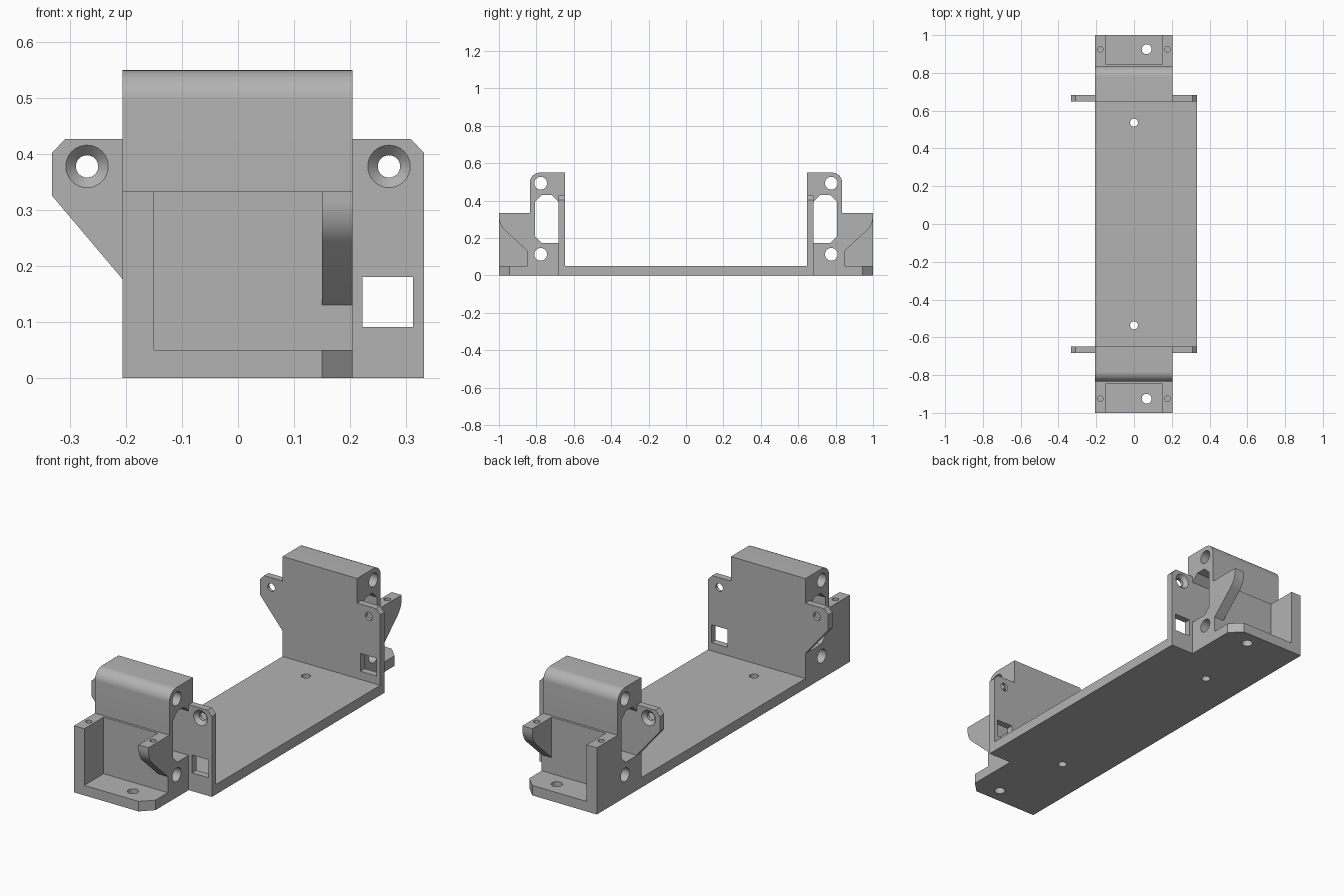
import bpy, bmesh, math
from mathutils import Vector

cube = bpy.data.objects.get("Cube")
if cube:
    bpy.data.objects.remove(cube, do_unlink=True)

# Single grey plastic
grey = bpy.data.materials.new("grey plastic")
grey.use_nodes = True
colour = (0.45, 0.45, 0.45, 1)
grey.diffuse_color = colour
grey.node_tree.nodes["Principled BSDF"].inputs["Base Color"].default_value = colour


def place(axis, a, b, t):
    return {"x": (t, a, b), "y": (a, t, b), "z": (a, b, t)}[axis]


def prism(name, axis, pts, lo, hi, end_pts=None):
    """Extrude a profile along an axis; end_pts gives a different far outline."""
    bm = bmesh.new()
    first = [bm.verts.new(place(axis, a, b, lo)) for a, b in pts]
    last = [bm.verts.new(place(axis, a, b, hi)) for a, b in (end_pts or pts)]
    bm.faces.new(first)
    bm.faces.new(last)
    for i in range(len(pts)):
        j = (i + 1) % len(pts)
        bm.faces.new((first[i], first[j], last[j], last[i]))
    bmesh.ops.recalc_face_normals(bm, faces=bm.faces)
    mesh = bpy.data.meshes.new(name)
    bm.to_mesh(mesh)
    bm.free()
    mesh.materials.append(grey)
    obj = bpy.data.objects.new(name, mesh)
    bpy.context.collection.objects.link(obj)
    return obj


def rect(a0, a1, b0, b1):
    return [(a0, b0), (a1, b0), (a1, b1), (a0, b1)]


def arc(a, b, r, start=0, end=360, n=32):
    closed = end - start == 360
    steps = n if closed else n + 1
    angles = [math.radians(start + (end - start) * i / n) for i in range(steps)]
    return [(a + r * math.cos(t), b + r * math.sin(t)) for t in angles]


def cut(obj, cutters):
    """Subtract cutters, then bake the result and drop the cutters."""
    for c in cutters:
        c.hide_render = True
        mod = obj.modifiers.new("cut", "BOOLEAN")
        mod.operation = "DIFFERENCE"
        mod.solver = "EXACT"
        mod.object = c
    bpy.context.view_layer.update()
    baked = bpy.data.meshes.new_from_object(
        obj.evaluated_get(bpy.context.evaluated_depsgraph_get()))
    obj.modifiers.clear()
    obj.data = baked
    for c in cutters:
        bpy.data.objects.remove(c, do_unlink=True)


# Main dimensions
LEFT, RIGHT, EAR = -0.207, 0.205, 0.333
POCKET = 0.15
FLOOR, STEP, TOP, EAR_TOP = 0.05, 0.333, 0.55, 0.427
INNER, WALL, OUTER, LEDGE = 0.648, 0.682, 0.835, 0.847
EAR_HOLE = (0.27, 0.378)
SCREW_Y = 0.925
parts = []

# Base plate: wide between the walls, narrow at the ends, clipped corners
right_edge = [(RIGHT - 0.055, 1), (RIGHT, 0.945), (RIGHT, WALL), (EAR, WALL)]
outline = [(LEFT, -1), (LEFT, 1)] + right_edge + [(x, -y) for x, y in reversed(right_edge)]
base = prism("base_plate", "z", outline, 0, FLOOR)
holes = []
for s in (-1, 1):
    holes.append(prism("cutter", "z", arc(0, s * 0.537, 0.021), -0.1, 0.2))
    holes.append(prism("cutter", "z", arc(0.067, s * SCREW_Y, 0.026), -0.1, 0.2))
cut(base, holes)
parts.append(base)

for s, end in ((-1, "front"), (1, "rear")):
    def flip(pts):
        return [(s * y, z) for y, z in pts]

    # Upright block with rounded outer top edge, side window and cross holes
    profile = [(INNER, FLOOR), (LEDGE, FLOOR), (LEDGE, STEP), (OUTER, STEP)]
    profile += arc(OUTER - 0.055, TOP - 0.055, 0.055, 0, 90, 12) + [(INNER, TOP)]
    block = prism(end + "_block", "x", flip(profile), LEFT, RIGHT)
    window = [(WALL, 0.174), (0.772, 0.174), (0.807, 0.209), (0.807, 0.395),
              (0.771, 0.43), (0.718, 0.43), (WALL, 0.395)]
    cut(block, [prism("cutter", "x", flip(window), -0.5, 0.5)] +
        [prism("cutter", "x", flip(arc(0.777, z, 0.034)), -0.5, 0.5) for z in (0.113, 0.493)])
    parts.append(block)

    # Full-height cheek and curved overhanging arm, each with a pilot hole
    cheek = prism(end + "_cheek", "x", flip(rect(LEDGE, 1, FLOOR, STEP)), LEFT, -POCKET)
    arm_profile = [(LEDGE, 0.13)] + arc(0.9, 0.315, 0.1, -45, 0, 10) + [(1, STEP), (LEDGE, STEP)]
    arm = prism(end + "_arm", "x", flip(arm_profile), POCKET, RIGHT)
    for obj, x in ((cheek, -0.179), (arm, 0.178)):
        cut(obj, [prism("cutter", "z", arc(x, s * SCREW_Y, 0.015, n=20), 0.24, 0.5)])
        parts.append(obj)

    # Mounting ears beside the block, with countersunk screw holes
    left_ear = [(LEFT, 0.177), (-EAR, 0.326), (-EAR, 0.402), (-0.309, EAR_TOP), (LEFT, EAR_TOP)]
    right_ear = [(RIGHT, FLOOR), (EAR, FLOOR), (EAR, 0.402), (0.309, EAR_TOP), (RIGHT, EAR_TOP)]
    for side, shape, x in (("right", left_ear, -EAR_HOLE[0]), ("left", right_ear, EAR_HOLE[0])):
        ear = prism(f"{end}_{side}_ear", "y", shape, s * INNER, s * WALL)
        z = EAR_HOLE[1]
        cutters = [prism("cutter", "y", arc(x, z, 0.02), s * 0.6, s * 0.75),
                   prism("cutter", "y", arc(x, z, 0.0195), s * (WALL - 0.0185), s * (WALL + 0.001),
                         arc(x, z, 0.039))]
        if x > 0:
            cutters.append(prism("cutter", "y", rect(0.223, 0.313, 0.091, 0.18), s * 0.6, s * 0.75))
        cut(ear, cutters)
        parts.append(ear)

# Smooth the rounded surfaces, keep the edges crisp
bpy.ops.object.select_all(action="DESELECT")
for obj in parts:
    obj.select_set(True)
bpy.context.view_layer.objects.active = base
bpy.ops.object.shade_smooth_by_angle(angle=math.radians(30))
